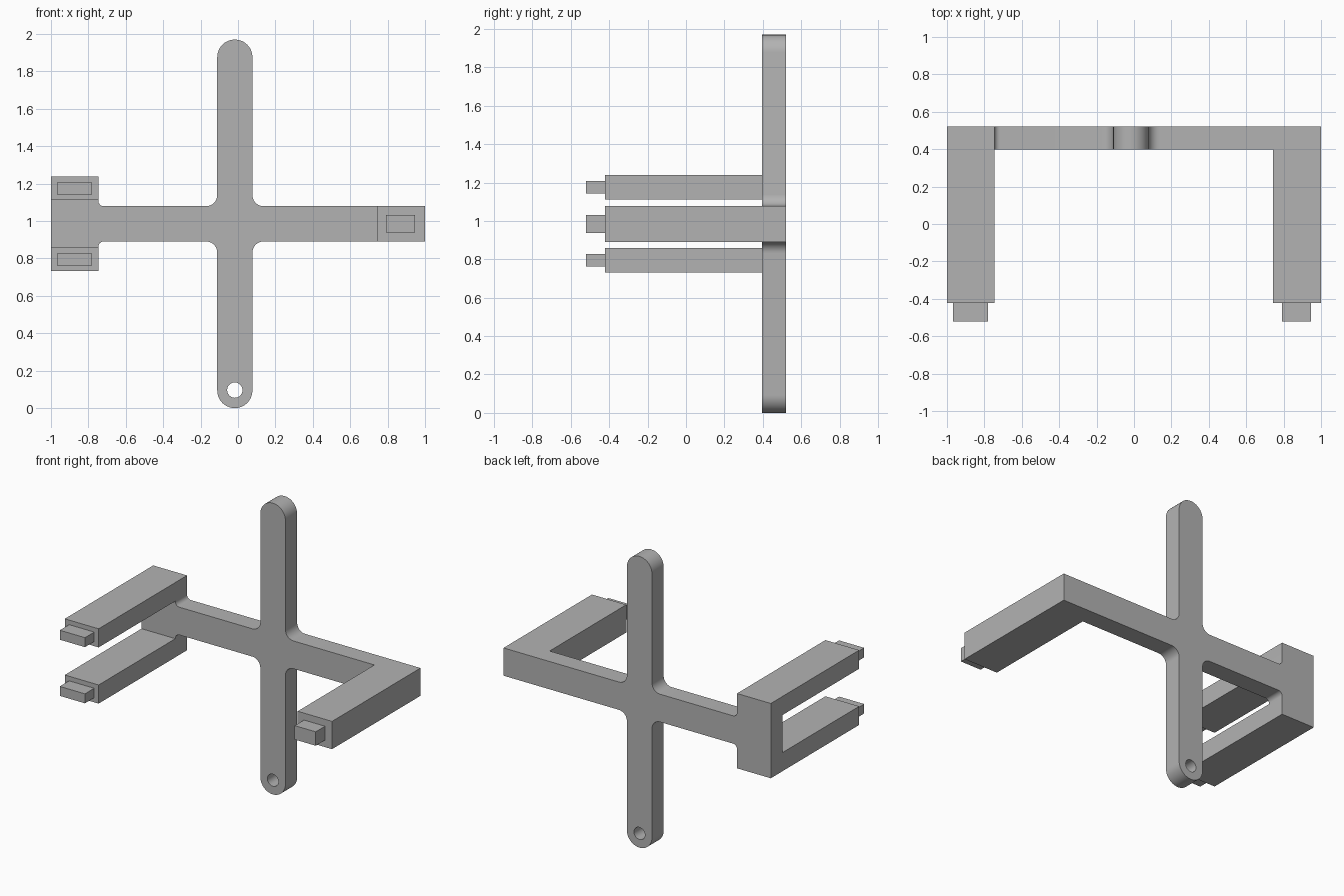
import bpy, bmesh, math
from mathutils import Vector

cube = bpy.data.objects.get("Cube")
if cube:
    bpy.data.objects.remove(cube, do_unlink=True)

grey = bpy.data.materials.new("plain grey")
grey.use_nodes = True
colour = (0.45, 0.45, 0.45, 1)
grey.diffuse_color = colour
grey.node_tree.nodes["Principled BSDF"].inputs["Base Color"].default_value = colour

MID_Z = 0.985           # height of the horizontal bar's centre line
FRONT, BACK = 0.397, 0.522
BAR = 0.094             # half width of both bars
POST_X = -0.017


def add_object(name, bm):
    bmesh.ops.recalc_face_normals(bm, faces=bm.faces)
    mesh = bpy.data.meshes.new(name)
    bm.to_mesh(mesh)
    bm.free()
    mesh.materials.append(grey)
    obj = bpy.data.objects.new(name, mesh)
    bpy.context.collection.objects.link(obj)
    return obj


def box(name, x, y, z):
    bm = bmesh.new()
    bmesh.ops.create_cube(bm, size=1)
    for v in bm.verts:
        v.co = [(lo + hi) / 2 + c * (hi - lo) for c, (lo, hi) in zip(v.co, (x, y, z))]
    return add_object(name, bm)


def rounded(corners, steps=10):
    """Replace each right-angled corner (x, z, radius) with an arc."""
    points = []
    for i, (x, z, r) in enumerate(corners):
        p = Vector((x, z))
        if r == 0:
            points.append(p)
            continue
        before = (Vector(corners[i - 1][:2]) - p).normalized()
        after = (Vector(corners[(i + 1) % len(corners)][:2]) - p).normalized()
        centre = p + (before + after) * r
        for s in range(steps + 1):
            a = math.pi / 2 * s / steps
            points.append(centre - after * r * math.cos(a) - before * r * math.sin(a))
    return points


# Cross-shaped frame: upper half outline, mirrored about the centre line
left, right = POST_X - BAR, POST_X + BAR
upper = [(1, BAR, 0), (right, BAR, 0.06), (right, MID_Z, BAR - 0.0005),
         (left, MID_Z, BAR - 0.0005), (left, BAR, 0.06),
         (-0.747, BAR, 0.03), (-0.747, 0.253, 0), (-1, 0.253, 0)]
outline = upper + [(x, -z, r) for x, z, r in reversed(upper)]
bm = bmesh.new()
face = bm.faces.new([bm.verts.new((p.x, FRONT, p.y + MID_Z)) for p in rounded(outline)])
grown = bmesh.ops.extrude_face_region(bm, geom=[face])["geom"]
bmesh.ops.translate(bm, vec=(0, BACK - FRONT, 0),
                    verts=[g for g in grown if isinstance(g, bmesh.types.BMVert)])
frame = add_object("cross_frame", bm)

# Mounting holes near both ends of the upright
bm = bmesh.new()
for side in (-1, 1):
    hole = bmesh.ops.create_cone(bm, cap_ends=True, segments=32, radius1=0.041,
                                 radius2=0.041, depth=0.4)["verts"]
    for v in hole:
        x, y, z = v.co
        v.co = (POST_X + x, (FRONT + BACK) / 2 + z, MID_Z + side * 0.889 + y)
cutter = add_object("hole_cutter", bm)
cutter.hide_render = True
cut = frame.modifiers.new("holes", 'BOOLEAN')
cut.operation, cut.solver, cut.object = 'DIFFERENCE', 'EXACT', cutter

bpy.ops.object.select_all(action='DESELECT')
frame.select_set(True)
bpy.context.view_layer.objects.active = frame
bpy.ops.object.modifier_apply(modifier=cut.name)
bpy.data.objects.remove(cutter, do_unlink=True)
bpy.ops.object.shade_smooth_by_angle(angle=math.radians(30))

# Forward arms, each with a smaller peg at its tip
TIP = -0.423
for name, x, z, peg_x, half in (
        ("upper_right", (-1, -0.747), (1.112, 1.238), (-0.968, -0.78), 0.032),
        ("lower_right", (-1, -0.747), (0.732, 0.858), (-0.968, -0.78), 0.032),
        ("left", (0.743, 1), (MID_Z - BAR, MID_Z + BAR), (0.79, 0.947), 0.047)):
    box(name + "_arm", x, (TIP, FRONT), z)
    mid = sum(z) / 2
    box(name + "_peg", peg_x, (-BACK, TIP), (mid - half, mid + half))
